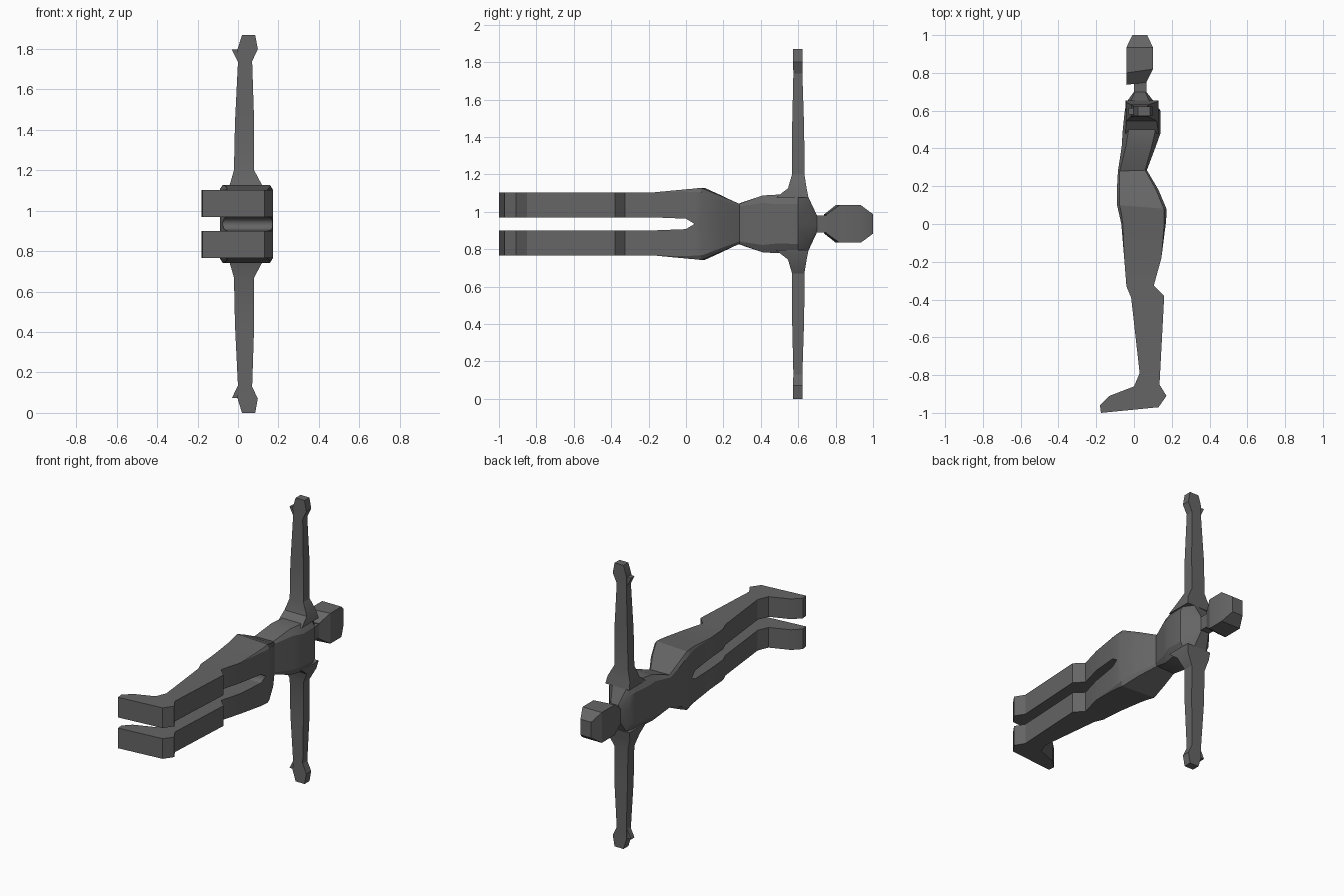
import bpy, bmesh
from mathutils import Vector

MID = 0.935  # height of the symmetry plane

skin = bpy.data.materials.new("dark grey")
skin.diffuse_color = (0.13, 0.13, 0.13, 1)


def loft(name, rings, mirror=True):
    """Skin a list of equal-length point rings, drop faces on the mirror plane."""
    bm = bmesh.new()
    vs = [[bm.verts.new(p) for p in r] for r in rings]
    n = len(rings[0])
    for a, b in zip(vs, vs[1:]):
        for i in range(n):
            j = (i + 1) % n
            bm.faces.new((a[i], a[j], b[j], b[i]))
    bm.faces.new(vs[0])
    bm.faces.new(vs[-1][::-1])
    bmesh.ops.remove_doubles(bm, verts=bm.verts, dist=1e-4)
    if mirror:
        inner = [f for f in bm.faces if all(abs(v.co.z) < 1e-4 for v in f.verts)]
        bmesh.ops.delete(bm, geom=inner, context='FACES')
    bmesh.ops.recalc_face_normals(bm, faces=bm.faces)
    me = bpy.data.meshes.new(name)
    bm.to_mesh(me)
    bm.free()
    ob = bpy.data.objects.new(name, me)
    bpy.context.collection.objects.link(ob)
    ob.location.z = MID
    me.materials.append(skin)
    if mirror:
        m = ob.modifiers.new("mirror", 'MIRROR')
        m.use_axis = (False, False, True)
        m.merge_threshold = 0.001
    bpy.context.view_layer.objects.active = ob
    ob.select_set(True)
    bpy.ops.object.shade_smooth_by_angle(angle=0.45)
    ob.select_set(False)
    return ob


def half_ring(xf, yf, xb, yb, zi, zo, c=0.0):
    """Half section from a front and a back point, inner/outer width, chamfer."""
    f, b = Vector((xf, yf, 0)), Vector((xb, yb, 0))
    at = lambda t, z: (*f.lerp(b, t).xy, z)
    zc = zo - (zo - zi) * c * 1.3
    return [at(0, zi), at(0, zc), at(c * 0.6, zo), at(1 - c * 0.6, zo), at(1, zc), at(1, zi)]


# torso, pelvis and leg as one continuous half
body = [
    (0.00, 0.70, 0.065, 0.70, 0, 0.045, 0.15),
    (-0.04, 0.645, 0.10, 0.655, 0, 0.145, 0.25),
    (-0.05, 0.59, 0.14, 0.60, 0, 0.158, 0.25),
    (-0.06, 0.49, 0.14, 0.48, 0, 0.156, 0.25),
    (-0.065, 0.41, 0.115, 0.41, 0, 0.152, 0.20),
    (-0.085, 0.28, 0.068, 0.285, 0, 0.108, 0.10),
    (-0.09, 0.19, 0.13, 0.18, 0, 0.152, 0.10),
    (-0.09, 0.10, 0.172, 0.08, 0, 0.193, 0.09),
    (-0.078, 0.05, 0.172, 0.045, 0, 0.189, 0.08),
    (-0.067, 0.0, 0.168, 0.0, 0.028, 0.185, 0.06),
    (-0.052, -0.18, 0.145, -0.18, 0.035, 0.168),
    (-0.04, -0.33, 0.105, -0.325, 0.035, 0.168),
    (-0.015, -0.39, 0.16, -0.38, 0.035, 0.168),
    (0.03, -0.79, 0.135, -0.85, 0.035, 0.168),
    (0.0, -0.86, 0.172, -0.91, 0.035, 0.168),
    (-0.13, -0.91, 0.13, -0.97, 0.035, 0.168),
    (-0.18, -0.96, -0.175, -1.0, 0.035, 0.168),
]
loft("body_and_legs", [half_ring(*r) for r in body])


def full_ring(xf, yf, xb, yb, w):
    return [(xf, yf, -w), (xf, yf, w), (xb, yb, w), (xb, yb, -w)]


# neck and head
loft("neck", [full_ring(0.0, 0.69, 0.065, 0.69, 0.045),
              full_ring(0.0, 0.78, 0.065, 0.78, 0.045)], False)
loft("head", [full_ring(-0.04, 0.737, 0.065, 0.75, 0.05),
              full_ring(-0.04, 0.80, 0.10, 0.82, 0.10),
              full_ring(-0.04, 0.935, 0.10, 0.935, 0.10),
              full_ring(-0.008, 1.0, 0.07, 1.0, 0.052)], False)


def arm_ring(x0, x1, y0, y1, z):
    return [(x0, y0, z), (x1, y0, z), (x1, y1, z), (x0, y1, z)]


# arms with flared shoulders, ending in palm and fingers
loft("arms", [arm_ring(*r) for r in (
    (-0.045, 0.13, 0.48, 0.655, 0.14),
    (-0.042, 0.12, 0.545, 0.645, 0.19),
    (-0.02, 0.08, 0.567, 0.633, 0.265),
    (-0.015, 0.08, 0.567, 0.632, 0.50),
    (0.0, 0.07, 0.574, 0.622, 0.805),
    (-0.002, 0.098, 0.572, 0.623, 0.865),
    (0.02, 0.085, 0.572, 0.623, 0.935))])

# thumbs
loft("thumbs", [arm_ring(*r) for r in (
    (0.0, 0.03, 0.58, 0.615, 0.80),
    (-0.015, 0.02, 0.58, 0.615, 0.83),
    (-0.03, 0.01, 0.58, 0.615, 0.862))])
